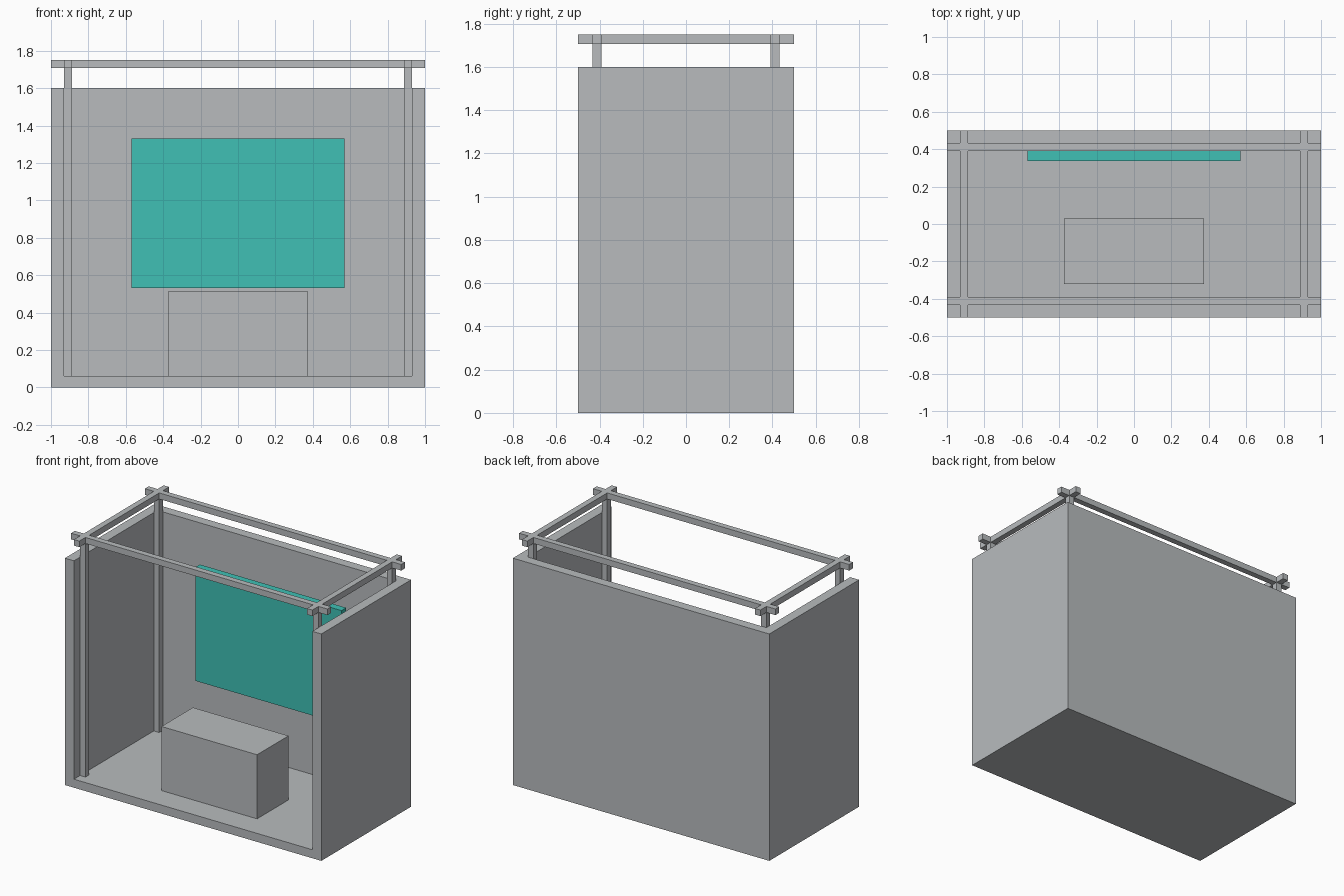
import bpy
import bmesh
from mathutils import Vector

old = bpy.data.objects.get("Cube")
if old:
    bpy.data.objects.remove(old, do_unlink=True)


def make_material(name, rgb):
    mat = bpy.data.materials.new(name)
    mat.use_nodes = True
    color = (*rgb, 1.0)
    mat.diffuse_color = color
    mat.node_tree.nodes["Principled BSDF"].inputs["Base Color"].default_value = color
    return mat


grey = make_material("light grey", (0.48, 0.50, 0.515))
teal = make_material("teal", (0.05, 0.53, 0.46))


def add_object(name, bm, mat):
    bmesh.ops.recalc_face_normals(bm, faces=bm.faces)
    mesh = bpy.data.meshes.new(name)
    bm.to_mesh(mesh)
    bm.free()
    mesh.materials.append(mat)
    obj = bpy.data.objects.new(name, mesh)
    bpy.context.collection.objects.link(obj)
    return obj


def box(name, low, high, mat=grey):
    low, high = Vector(low), Vector(high)
    bm = bmesh.new()
    bmesh.ops.create_cube(bm, size=1)
    bmesh.ops.scale(bm, vec=high - low, verts=bm.verts)
    bmesh.ops.translate(bm, vec=(low + high) / 2, verts=bm.verts)
    return add_object(name, bm, mat)


def extruded_plan(name, plan, height, mat=grey):
    bm = bmesh.new()
    face = bm.faces.new([bm.verts.new((x, y, 0)) for x, y in plan])
    top = bmesh.ops.extrude_face_region(bm, geom=[face])["geom"]
    verts = [v for v in top if isinstance(v, bmesh.types.BMVert)]
    bmesh.ops.translate(bm, vec=(0, 0, height), verts=verts)
    return add_object(name, bm, mat)


# Booth shell, open at the front and top
HALF_W, HALF_D, WALL_H = 1.0, 0.5, 1.6
IN_X, IN_Y, FLOOR = 0.93, 0.432, 0.06
right_half = [(HALF_W, HALF_D), (HALF_W, -HALF_D), (IN_X, -HALF_D), (IN_X, IN_Y)]
left_half = [(-x, y) for x, y in reversed(right_half)]
extruded_plan("booth_walls", right_half + left_half, WALL_H)
box("booth_floor", (-IN_X, -HALF_D, 0), (IN_X, IN_Y, FLOOR))

# Corner posts and the overhead frame of crossing beams
BAR, BEAM_Z, TOP = 0.042, 1.707, 1.75
post_x, post_y = IN_X - BAR / 2, IN_Y - BAR / 2
r = BAR / 2
for sx, side in ((1, "left"), (-1, "right")):
    x = sx * post_x
    box(f"{side}_beam", (x - r, -HALF_D, BEAM_Z), (x + r, HALF_D, TOP))
    for sy, end in ((-1, "front"), (1, "back")):
        y = sy * post_y
        box(f"{end}_{side}_post", (x - r, y - r, FLOOR), (x + r, y + r, BEAM_Z))
for sy, end in ((-1, "front"), (1, "back")):
    y = sy * post_y
    box(f"{end}_beam", (-HALF_W, y - r, BEAM_Z), (HALF_W, y + r, TOP))

# Counter and display panel
box("counter", (-0.373, -0.32, FLOOR), (0.373, 0.03, 0.512))
box("display_panel", (-0.57, 0.338, 0.53), (0.57, 0.39, 1.33), teal)
